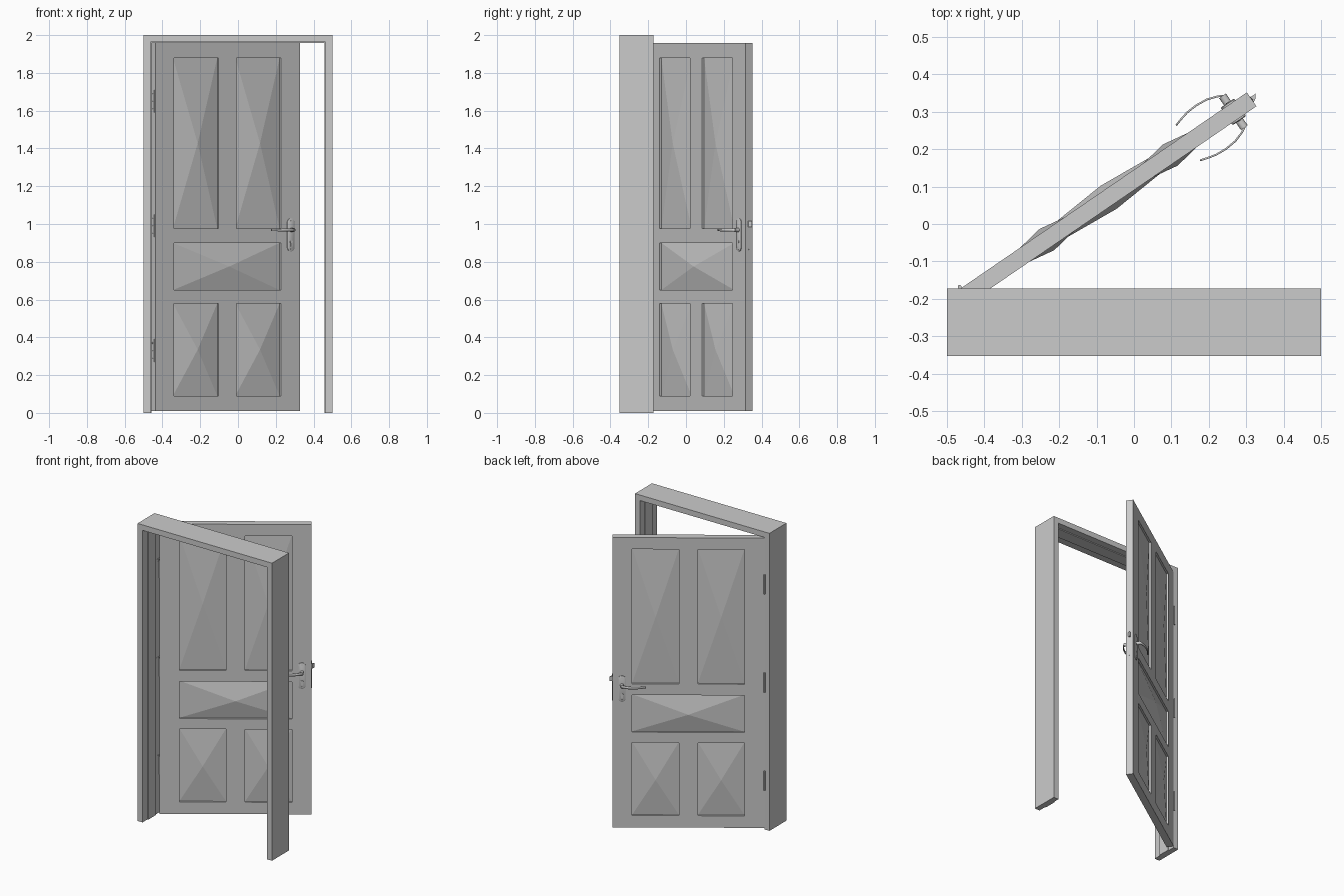
import bpy, bmesh, math
from mathutils import Matrix

if "Cube" in bpy.data.objects:
    bpy.data.objects.remove(bpy.data.objects["Cube"])

# Door space: X along the leaf, Y towards the back (0 = back face), Z up
W, T = 0.927, 0.045
ANGLE = math.atan2(0.524, 0.765)
DOOR = Matrix.Translation((-0.463, -0.172, 0)) @ Matrix.Rotation(ANGLE, 4, 'Z')
WORLD = Matrix.Identity(4)


def finish(name, bm, space=DOOR, smooth=False):
    bmesh.ops.recalc_face_normals(bm, faces=bm.faces[:])
    me = bpy.data.meshes.new(name)
    bm.to_mesh(me)
    bm.free()
    ob = bpy.data.objects.new(name, me)
    bpy.context.collection.objects.link(ob)
    ob.matrix_world = space
    if smooth:
        bpy.ops.object.select_all(action='DESELECT')
        ob.select_set(True)
        bpy.context.view_layer.objects.active = ob
        bpy.ops.object.shade_smooth_by_angle(angle=math.radians(35))
    return ob


def box(name, lo, hi, space=DOOR):
    bm = bmesh.new()
    size = [h - l for l, h in zip(lo, hi)]
    mid = [(h + l) / 2 for l, h in zip(lo, hi)]
    bmesh.ops.create_cube(bm, size=1, matrix=Matrix.Translation(mid) @ Matrix.Diagonal((*size, 1)))
    return finish(name, bm, space)


def cyl(name, pos, r, depth, axis='Z', space=DOOR, seg=20):
    rot = {'Z': Matrix(), 'X': Matrix.Rotation(math.pi / 2, 4, 'Y'),
           'Y': Matrix.Rotation(math.pi / 2, 4, 'X')}[axis]
    bm = bmesh.new()
    bmesh.ops.create_cone(bm, cap_ends=True, segments=seg, radius1=r, radius2=r, depth=depth,
                          matrix=Matrix.Translation(pos) @ rot)
    return finish(name, bm, space, True)


# Frame: jamb profile with a door stop, swept up, across and down with mitres
profile = [(0, -0.353), (0.037, -0.353), (0.037, -0.30), (0.043, -0.30),
           (0.043, -0.219), (0.037, -0.219), (0.037, -0.172), (0, -0.172)]
bm = bmesh.new()
rings = []
for sx, top in ((-1, 0), (-1, 1), (1, 1), (1, 0)):
    rings.append([bm.verts.new((sx * (0.5 - d), y, (2 - d) * top)) for d, y in profile])
n = len(profile)
for a, b in zip(rings, rings[1:]):
    for i in range(n):
        bm.faces.new((a[i], a[(i + 1) % n], b[(i + 1) % n], b[i]))
bm.faces.new(rings[0])
bm.faces.new(rings[-1])
finish("door_frame", bm, WORLD)

# Door leaf: grid of stiles and rails, with the panel cells left open
us = [0, 0.121, 0.406, 0.521, 0.806, W]
zs = [0.01, 0.09, 0.58, 0.65, 0.90, 0.975, 1.88, 1.958]
bm = bmesh.new()
grid = [[bm.verts.new((u, -T / 2, z)) for z in zs] for u in us]
for i in range(5):
    for j in range(7):
        is_open = (i in (1, 3) and j in (1, 5)) or (i in (1, 2, 3) and j == 3)
        if not is_open:
            bm.faces.new((grid[i][j], grid[i + 1][j], grid[i + 1][j + 1], grid[i][j + 1]))
bmesh.ops.dissolve_limit(bm, angle_limit=0.01, verts=[], edges=[])
leaf = finish("door_leaf", bm)
mod = leaf.modifiers.new("thickness", 'SOLIDIFY')
mod.thickness, mod.offset = T, 0


# Panels: thin slab rising to a point on both faces
def panel(name, u0, u1, z0, z1, rise):
    bm = bmesh.new()
    rims = []
    for s in (-1, 1):
        y = -T / 2 + s * 0.0105
        rim = [bm.verts.new((u, y, z)) for u, z in ((u0, z0), (u1, z0), (u1, z1), (u0, z1))]
        tip = bm.verts.new(((u0 + u1) / 2, -T / 2 + s * (T / 2 + rise), (z0 + z1) / 2))
        for i in range(4):
            bm.faces.new((rim[i], rim[(i + 1) % 4], tip))
        rims.append(rim)
    for i in range(4):
        k = (i + 1) % 4
        bm.faces.new((rims[0][i], rims[0][k], rims[1][k], rims[1][i]))
    finish(name, bm)


for side, u0, u1 in (("left", us[1], us[2]), ("right", us[3], us[4])):
    panel("lower_panel_" + side, u0, u1, zs[1], zs[2], 0.012)
    panel("upper_panel_" + side, u0, u1, zs[5], zs[6], 0.012)
panel("middle_panel", us[1], us[4], zs[3], zs[4], 0.015)

# Handle sets on both faces
HU, HZ = 0.868, 0.968
path = [(HU + 0.006, 0.026), (0.855, 0.036), (0.828, 0.045), (0.795, 0.048),
        (0.765, 0.046), (0.74, 0.040), (0.721, 0.034)]
for side, s, face in (("front", -1, -T), ("back", 1, 0)):
    def off(d):
        return face + s * d
    # rounded back plate
    bm = bmesh.new()
    outline = []
    for k in range(24):
        a = 2 * math.pi * (k + 0.5) / 24
        cz = 0.9425 + math.copysign(0.067, math.sin(a))
        outline.append((HU + 0.022 * math.cos(a), cz + 0.0205 * math.sin(a)))
    loops = []
    for d, k in ((-0.001, 1), (0.004, 1), (0.006, 0.9)):
        loops.append([bm.verts.new((HU + (u - HU) * k, off(d), 0.9425 + (z - 0.9425) * (0.5 + k / 2)))
                      for u, z in outline])
    for a, b in zip(loops, loops[1:]):
        for i in range(24):
            bm.faces.new((a[i], a[(i + 1) % 24], b[(i + 1) % 24], b[i]))
    bm.faces.new(loops[0])
    bm.faces.new(loops[-1])
    finish("handle_plate_" + side, bm, DOOR, True)
    # collar, lever, lock cylinder and screws
    cyl("handle_collar_" + side, (HU, off(0.016), HZ), 0.011, 0.026, 'Y')
    bm = bmesh.new()
    rows = []
    for i, (u, d) in enumerate(path):
        h = 0.009 - 0.0006 * i
        rows.append([bm.verts.new((u, off(d), HZ - h)), bm.verts.new((u, off(d), HZ + h))])
    for a, b in zip(rows, rows[1:]):
        bm.faces.new((a[0], b[0], b[1], a[1]))
    lever = finish("handle_lever_" + side, bm, DOOR, True)
    mod = lever.modifiers.new("thickness", 'SOLIDIFY')
    mod.thickness, mod.offset = 0.005, 0
    cyl("lock_cylinder_" + side, (HU, off(0.006), 0.905), 0.0085, 0.006, 'Y')
    box("lock_body_" + side, (HU - 0.005, min(off(0.003), off(0.009)), 0.88),
        (HU + 0.005, max(off(0.003), off(0.009)), 0.90))
    for z in (0.867, 1.017):
        cyl("plate_screw_" + side, (HU, off(0.006), z), 0.004, 0.003, 'Y', seg=12)

# Lock faceplate, latch and screws on the free edge
box("lock_faceplate", (W - 0.002, -0.032, 0.855), (W + 0.001, -0.013, 1.03))
bm = bmesh.new()
wedge = [(W, -0.030), (W + 0.006, -0.030), (W + 0.018, -0.016), (W, -0.016)]
lo, hi = [[bm.verts.new((u, v, z)) for u, v in wedge] for z in (0.985, 1.015)]
bm.faces.new(lo)
bm.faces.new(hi)
for i in range(4):
    bm.faces.new((lo[i], lo[(i + 1) % 4], hi[(i + 1) % 4], hi[i]))
finish("latch_bolt", bm)
for z in (0.865, 1.023):
    cyl("faceplate_screw", (W + 0.001, -0.0225, z), 0.003, 0.002, 'X', seg=12)

# Hinges: knuckle, one leaf on the jamb and one on the door edge
for z in (0.33, 0.99, 1.65):
    cyl("hinge_knuckle", (-0.466, -0.168, z), 0.005, 0.13, 'Z', WORLD)
    box("hinge_jamb_leaf", (-0.464, -0.207, z - 0.06), (-0.461, -0.168, z + 0.06), WORLD)
    box("hinge_door_leaf", (-0.002, -0.037, z - 0.06), (0.001, 0.002, z + 0.06))
    for dz in (-0.04, 0, 0.04):
        cyl("hinge_jamb_screw", (-0.461, -0.19, z + dz), 0.004, 0.002, 'X', WORLD, 12)
        cyl("hinge_door_screw", (-0.002, -0.02, z + dz), 0.004, 0.002, 'X', DOOR, 12)
